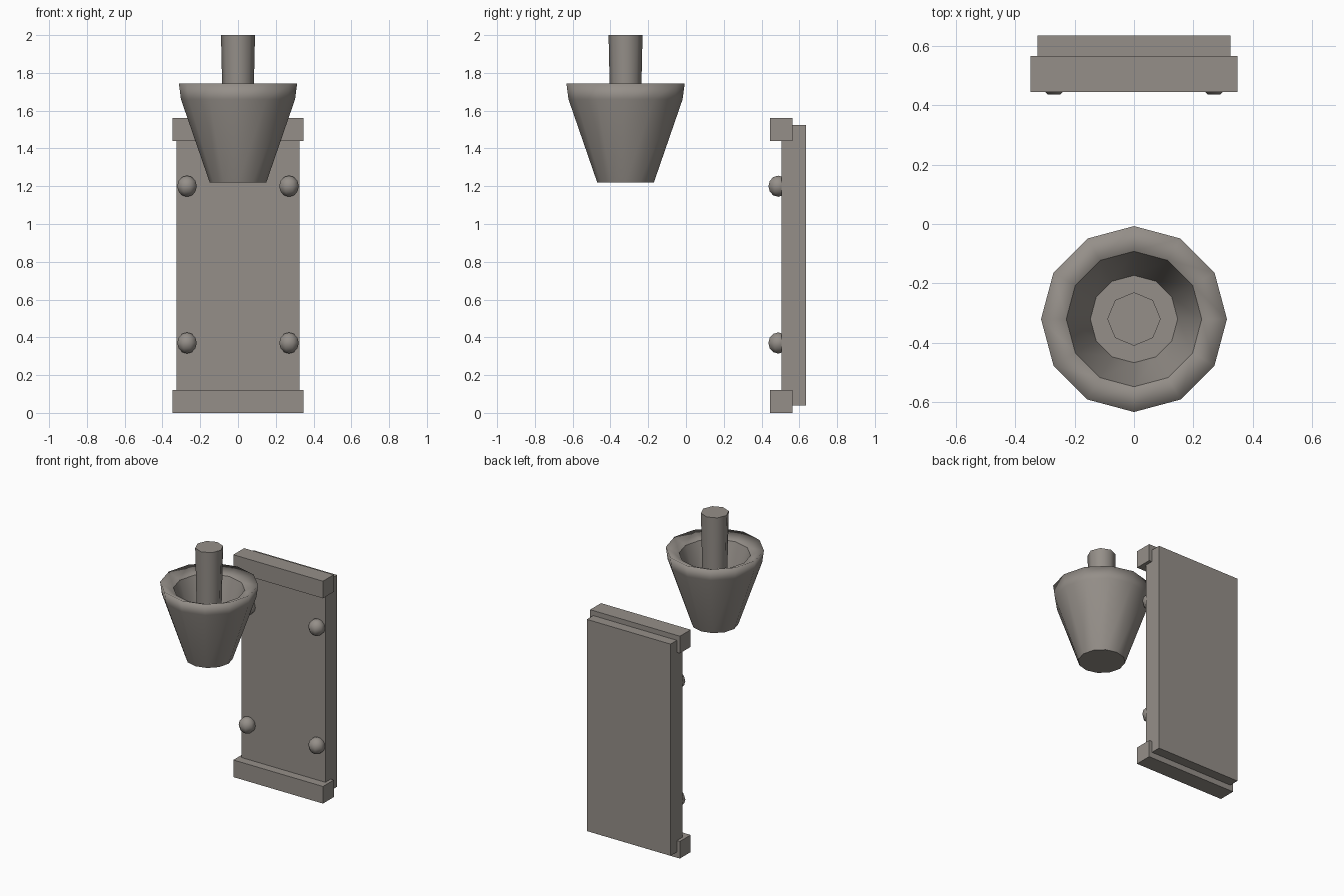
import bpy, bmesh
from math import cos, sin, tau
from mathutils import Matrix

cube = bpy.data.objects.get("Cube")
if cube:
    bpy.data.objects.remove(cube, do_unlink=True)

stone = bpy.data.materials.new("warm grey stone")
stone.use_nodes = True
GREY = (0.30, 0.275, 0.25, 1)
stone.diffuse_color = GREY
stone.node_tree.nodes["Principled BSDF"].inputs["Base Color"].default_value = GREY


def finish(bm, name):
    bmesh.ops.recalc_face_normals(bm, faces=bm.faces)
    mesh = bpy.data.meshes.new(name)
    bm.to_mesh(mesh)
    bm.free()
    mesh.materials.append(stone)
    obj = bpy.data.objects.new(name, mesh)
    bpy.context.collection.objects.link(obj)
    return obj


def box(name, half_x, y0, y1, z0, z1):
    bm = bmesh.new()
    size = Matrix.Diagonal((2 * half_x, y1 - y0, z1 - z0, 1))
    place = Matrix.Translation((0, (y0 + y1) / 2, (z0 + z1) / 2))
    bmesh.ops.create_cube(bm, size=1, matrix=place @ size)
    return finish(bm, name)


def lathe(name, profile, sides, y, crease):
    """Spin a (radius, height) profile, cap both ends, crease the listed rings."""
    bm = bmesh.new()
    rings = [[bm.verts.new((r * cos(tau * i / sides), y + r * sin(tau * i / sides), z))
              for i in range(sides)] for r, z in profile]
    for low, high in zip(rings, rings[1:]):
        for i in range(sides):
            j = (i + 1) % sides
            bm.faces.new((low[i], low[j], high[j], high[i])).smooth = True
    bm.faces.new(rings[0])
    bm.faces.new(rings[-1])
    for k in crease:
        for i in range(sides):
            bm.edges.get((rings[k][i], rings[k][(i + 1) % sides])).smooth = False
    return finish(bm, name)


# Wall plate with a bar across each end
box("back_plate", 0.325, 0.505, 0.635, 0.04, 1.525)
box("bottom_bar", 0.348, 0.445, 0.565, 0, 0.12)
box("top_bar", 0.348, 0.445, 0.565, 1.44, 1.56)

# Round studs near the corners
for side, x in (("right", -0.27), ("left", 0.27)):
    for level, z in (("lower", 0.37), ("upper", 1.2)):
        bm = bmesh.new()
        place = Matrix.Translation((x, 0.488, z)) @ Matrix.Rotation(tau / 16, 4, "Z")
        bmesh.ops.create_uvsphere(bm, u_segments=8, v_segments=6, radius=0.056, matrix=place)
        for face in bm.faces:
            face.smooth = True
        finish(bm, f"{level}_{side}_stud")

# Hollow cup with a soft outer rim, and the stem standing in it
CUP_Y, FLOOR = -0.32, 1.46
lathe("cup", [(0.15, 1.22), (0.302, 1.66), (0.313, 1.743), (0.228, 1.705), (0.147, FLOOR)],
      12, CUP_Y, (0, 3, 4))
lathe("stem", [(0.078, FLOOR), (0.09, 2)], 8, CUP_Y, (0, 1))
